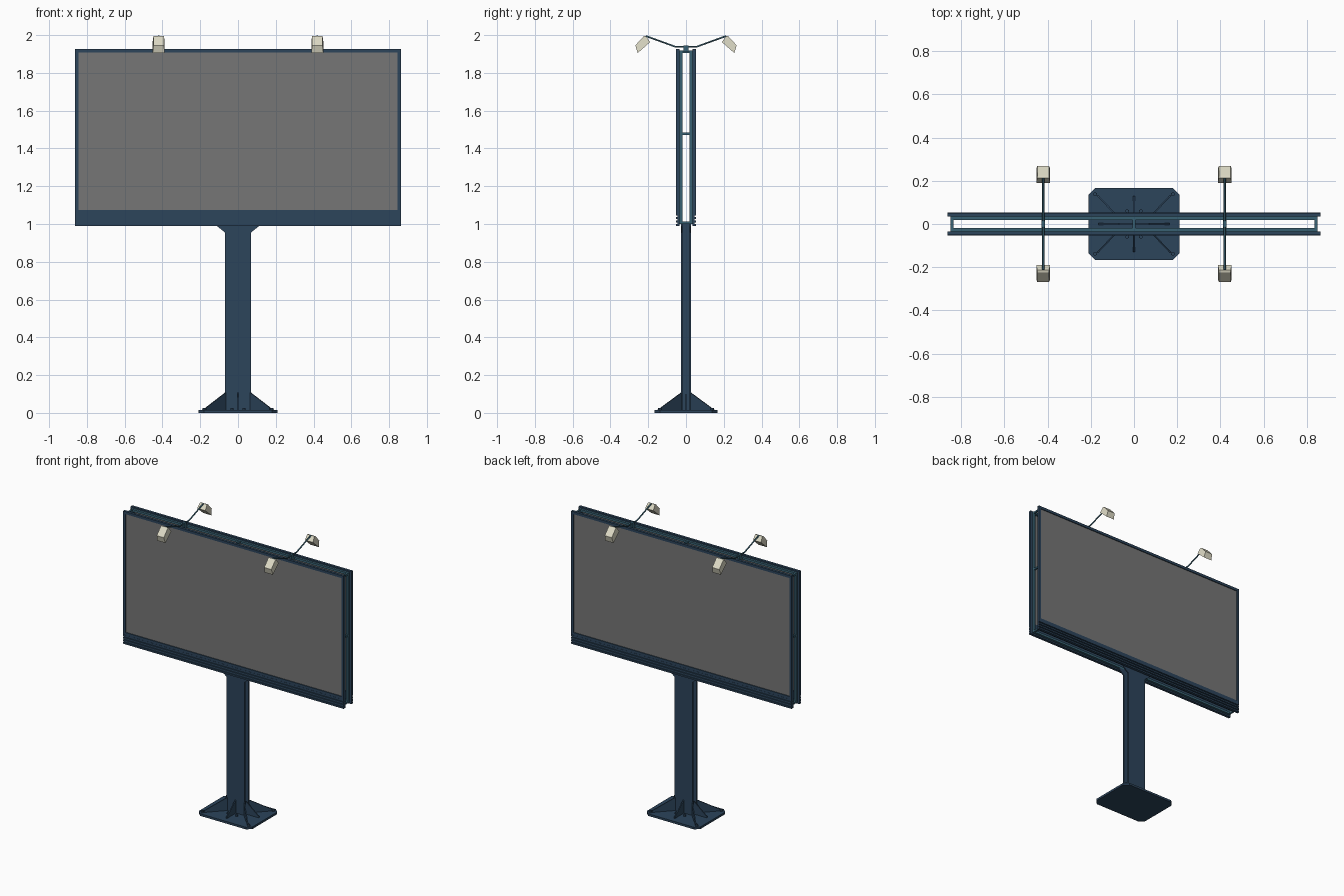
import bpy, bmesh, math
from mathutils import Vector, Matrix

if "Cube" in bpy.data.objects:
    bpy.data.objects.remove(bpy.data.objects["Cube"])


def material(name, rgba):
    m = bpy.data.materials.new(name)
    m.diffuse_color = rgba
    m.use_nodes = True
    m.node_tree.nodes["Principled BSDF"].inputs["Base Color"].default_value = m.diffuse_color
    return m


NAVY = material("navy_steel", (0.025, 0.058, 0.105, 1))
TEAL = material("teal_steel", (0.04, 0.12, 0.17, 1))
CREAM = material("lamp_cream", (0.72, 0.70, 0.56, 1))
GREY = material("screen_grey", (0.18, 0.18, 0.18, 1))


def finish(name, bm, mat):
    bmesh.ops.recalc_face_normals(bm, faces=bm.faces[:])
    me = bpy.data.meshes.new(name)
    bm.to_mesh(me)
    bm.free()
    ob = bpy.data.objects.new(name, me)
    bpy.context.collection.objects.link(ob)
    me.materials.append(mat)
    return ob


def box(name, lo, hi, mat=NAVY):
    lo, hi = Vector(lo), Vector(hi)
    bm = bmesh.new()
    bmesh.ops.create_cube(bm, size=1)
    for v in bm.verts:
        v.co = Vector([c * abs(s) for c, s in zip(v.co, hi - lo)]) + (lo + hi) / 2
    return finish(name, bm, mat)


def prism(name, pts, offset, mat=NAVY):
    """Extrude a planar outline, centred on the outline plane."""
    offset = Vector(offset)
    bm = bmesh.new()
    f = bm.faces.new([bm.verts.new(Vector(p) - offset / 2) for p in pts])
    r = bmesh.ops.extrude_face_region(bm, geom=[f])
    bmesh.ops.translate(bm, vec=offset, verts=[g for g in r["geom"] if isinstance(g, bmesh.types.BMVert)])
    return finish(name, bm, mat)


def bolt(name, x, y, z):
    bm = bmesh.new()
    for r, h, base in ((0.012, 0.003, 0), (0.009, 0.009, 0.003)):
        bmesh.ops.create_cone(bm, cap_ends=True, segments=6, radius1=r, radius2=r, depth=h,
                              matrix=Matrix.Translation((x, y, z + base + h / 2)))
    return finish(name, bm, NAVY)


def frame(name, x, z0, z1, y0, y1, w, mat):
    """Rectangular ring of four bars."""
    for s in (-1, 1):
        box(name + "_side", (s * x, y0, z0), (s * (x - w), y1, z1), mat)
    box(name + "_top", (-x + w, y0, z1 - w), (x - w, y1, z1), mat)
    box(name + "_bottom", (-x + w, y0, z0), (x - w, y1, z0 + w), mat)


# Base plate with clipped corners
X, Y, C = 0.21, 0.167, 0.03
plate = [(X, Y - C), (X - C, Y), (-X + C, Y), (-X, Y - C), (-X, -Y + C), (-X + C, -Y), (X - C, -Y), (X, -Y + C)]
prism("base_plate", [(x, y, 0.0075) for x, y in plate], (0, 0, 0.015))

# H-section post
quarter = [(0.07, 0.027), (0.07, 0.018), (0.005, 0.018)]
section = (quarter + [(x, -y) for x, y in reversed(quarter)]
           + [(-x, -y) for x, y in quarter] + [(-x, y) for x, y in reversed(quarter)])
prism("post", [(x, y, 0.51) for x, y in section], (0, 0, 1.0))

# Base gussets, bolts and head brackets
for sx in (-1, 1):
    for sy in (-1, 1):
        a, b = Vector((sx * 0.066, sy * 0.024, 0)), Vector((sx * 0.17, sy * 0.133, 0))
        n = (b - a).cross(Vector((0, 0, 1))).normalized() * 0.007
        up = lambda p, z: (p.x, p.y, z)
        prism("corner_gusset", [up(a, 0.014), up(b, 0.014), up(b, 0.028), up(a, 0.108)], n)
        bolt("anchor_bolt", sx * 0.18, sy * 0.138, 0.015)
        bolt("inner_bolt", sx * 0.032, sy * 0.06, 0.015)
        y = sy * 0.022
        prism("head_bracket", [(sx * 0.069, y, 0.955), (sx * 0.11, y, 0.988), (sx * 0.11, y, 1.0),
                               (sx * 0.069, y, 1.0)], (0, 0.008, 0))
    prism("side_gusset", [(sx * 0.005, 0, 0.014), (sx * 0.165, 0, 0.014), (sx * 0.165, 0, 0.024),
                          (sx * 0.07, 0, 0.1), (sx * 0.005, 0, 0.1)], (0, 0.007, 0))
    s = sx
    prism("middle_gusset", [(0, s * 0.025, 0.014), (0, s * 0.13, 0.014), (0, s * 0.13, 0.024),
                            (0, s * 0.025, 0.11)], (0.007, 0, 0))

# Two display faces, front and back
for s in (-1, 1):
    tag = "front" if s < 0 else "back"
    frame(tag + "_outer_frame", 0.862, 1.055, 1.927, s * 0.052, s * 0.034, 0.018, NAVY)
    frame(tag + "_inner_frame", 0.848, 1.0, 1.918, s * 0.034, s * 0.018, 0.016, TEAL)
    box(tag + "_screen", (-0.845, s * 0.046, 1.07), (0.845, s * 0.04, 1.912), GREY)
    # Ribbed skirt under the screen
    box(tag + "_skirt", (-0.862, s * 0.046, 0.99), (0.862, s * 0.034, 1.056))
    for z in (0.99, 1.008, 1.026, 1.044):
        box(tag + "_skirt_rib", (-0.862, s * 0.053, z), (0.862, s * 0.045, z + 0.011))

# Short struts tying both faces together
for x in (-0.842, 0, 0.842):
    for z in (1.006, 1.478, 1.91):
        box("tie_strut", (x - 0.006, -0.02, z - 0.006), (x + 0.006, 0.02, z + 0.006), TEAL)

# Lamp arms and heads
head = [(0.19, 1.963), (0.214, 1.996), (0.225, 1.993), (0.268, 1.946), (0.256, 1.905)]
for x in (-0.42, 0.42):
    box("lamp_mount", (x - 0.008, -0.034, 1.904), (x + 0.008, 0.034, 1.918), TEAL)
    box("lamp_stem", (x - 0.008, -0.014, 1.915), (x + 0.008, 0.014, 1.945), TEAL)
    cu = bpy.data.curves.new("lamp_arm", "CURVE")
    cu.dimensions, cu.bevel_depth, cu.bevel_resolution, cu.use_fill_caps = "3D", 0.005, 1, True
    path = [(-0.212, 1.995), (-0.055, 1.938), (0.055, 1.938), (0.212, 1.995)]
    sp = cu.splines.new("POLY")
    sp.points.add(len(path) - 1)
    for p, (y, z) in zip(sp.points, path):
        p.co = (x, y, z, 1)
    arm = bpy.data.objects.new("lamp_arm", cu)
    bpy.context.collection.objects.link(arm)
    cu.materials.append(TEAL)
    bpy.ops.object.select_all(action="DESELECT")
    arm.select_set(True)
    bpy.context.view_layer.objects.active = arm
    bpy.ops.object.convert(target="MESH")
    for s in (-1, 1):
        lamp = prism("lamp_head", [(x, s * y, z) for y, z in head], (0.064, 0, 0), CREAM)
        # Narrow the back of the housing
        for v in lamp.data.vertices:
            if abs(v.co.y) > 0.2 and v.co.z > 1.94:
                v.co.x = x + (v.co.x - x) * 0.86
